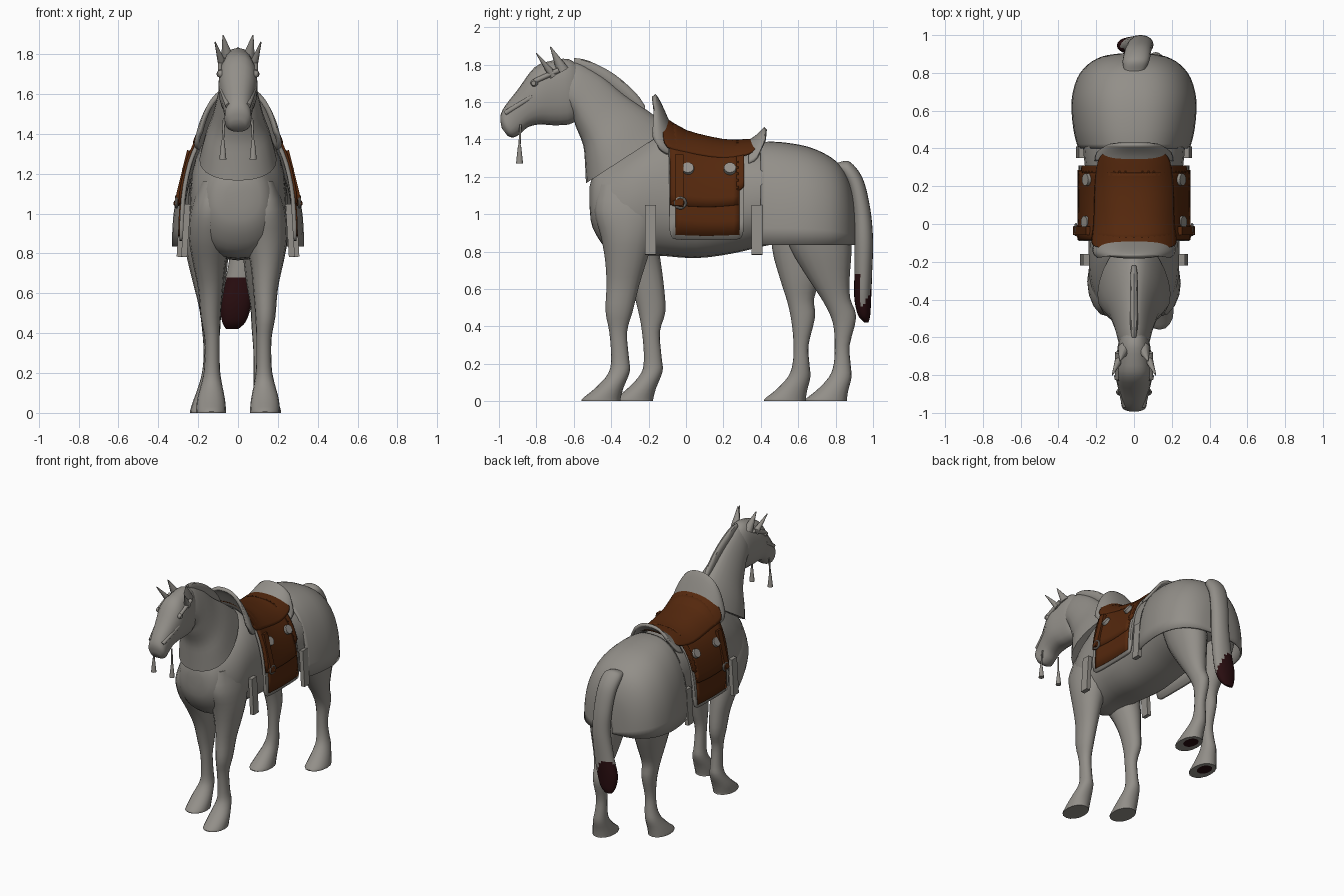
import bpy, bmesh, math
from mathutils import Vector, Matrix

if "Cube" in bpy.data.objects:
    bpy.data.objects.remove(bpy.data.objects["Cube"])


def material(name, rgb):
    m = bpy.data.materials.new(name)
    m.diffuse_color = (*rgb, 1)
    m.use_nodes = True
    m.node_tree.nodes["Principled BSDF"].inputs["Base Color"].default_value = m.diffuse_color
    return m


GREY = material("warm grey", (0.29, 0.275, 0.25))
BROWN = material("saddle brown", (0.09, 0.021, 0.004))
MAROON = material("dark maroon", (0.022, 0.004, 0.005))


def finish(name, bm, mats, rule=None):
    bmesh.ops.recalc_face_normals(bm, faces=bm.faces[:])
    if rule:
        for f in bm.faces:
            f.material_index = 1 if rule(f, f.calc_center_median()) else 0
    me = bpy.data.meshes.new(name)
    bm.to_mesh(me)
    bm.free()
    ob = bpy.data.objects.new(name, me)
    bpy.context.collection.objects.link(ob)
    for m in mats:
        me.materials.append(m)
    return ob


def smooth_path(secs, k):
    """Catmull-Rom through tuples of numbers."""
    out = []
    for i in range(len(secs) - 1):
        p0, p1 = secs[max(i - 1, 0)], secs[i]
        p2, p3 = secs[i + 1], secs[min(i + 2, len(secs) - 1)]
        for j in range(k):
            t = j / k
            out.append(tuple(0.5 * (2 * b + (c - a) * t + (2 * a - 5 * b + 4 * c - d) * t * t
                                    + (3 * b - a - 3 * c + d) * t ** 3)
                             for a, b, c, d in zip(p0, p1, p2, p3)))
    return out + [tuple(secs[-1])]


def power(v, p):
    return math.copysign(abs(v) ** p, v)


def bridge(bm, rows, closed):
    n = len(rows[0])
    for r, s in zip(rows, rows[1:]):
        for i in range(n if closed else n - 1):
            j = (i + 1) % n
            bm.faces.new((r[i], r[j], s[j], s[i]))


def loft(name, secs, mats=(GREY,), n=20, k=3, taper=0.0, p=0.95, rule=None, sole=False):
    """Sections: side-view edge points A(y,z) and B(y,z), half width, x centre."""
    bm = bmesh.new()
    rows = []
    path = smooth_path(secs, k)
    if sole:                                   # inset ring under a hoof
        ya, za, yb, zb, w, xc = path[-1]
        path.append((ya + .07, 0, yb - .03, 0, w * .6, xc))
    for ya, za, yb, zb, w, xc in path:
        row = []
        for i in range(n):
            a = 2 * math.pi * i / n
            c, s = power(math.cos(a), p), power(math.sin(a), p)
            row.append(bm.verts.new((xc + w * s * (1 - taper * c),
                                     (ya + yb) / 2 + c * (yb - ya) / 2,
                                     (za + zb) / 2 + c * (zb - za) / 2)))
        rows.append(row)
    bridge(bm, rows, True)
    bm.faces.new(rows[0])
    bm.faces.new(rows[-1])
    return finish(name, bm, mats, rule)


def arch(name, secs, z0, mat=GREY, thick=0.012, n=28, k=3, p=0.82):
    """Draped shell. Sections: y, top z, half width, z of the lower hem."""
    bm = bmesh.new()
    rows = []
    for y, zt, w, zs in smooth_path(secs, k):
        h = zt - z0
        a0 = math.asin(min(1, max(0, (zs - z0) / h)) ** (1 / p))
        row = []
        for i in range(n + 1):
            a = a0 + (math.pi - 2 * a0) * i / n
            row.append(bm.verts.new((w * power(math.cos(a), p), y,
                                     z0 + h * max(0, math.sin(a)) ** p)))
        rows.append(row)
    bridge(bm, rows, False)
    ob = finish(name, bm, (mat,))
    mod = ob.modifiers.new("thickness", 'SOLIDIFY')
    mod.thickness = thick
    mod.offset = 0
    return ob


def rod(name, p, q, r1, r2, mat=GREY, n=10):
    p, q = Vector(p), Vector(q)
    d = q - p
    bm = bmesh.new()
    mtx = Matrix.Translation((p + q) / 2) @ d.to_track_quat('Z', 'Y').to_matrix().to_4x4()
    bmesh.ops.create_cone(bm, cap_ends=True, segments=n, radius1=r1, radius2=r2,
                          depth=d.length, matrix=mtx)
    return finish(name, bm, (mat,))


def box(name, centre, size, lean, mat=GREY):
    bm = bmesh.new()
    bmesh.ops.create_cube(bm, size=1, matrix=Matrix.Translation(centre)
                          @ Matrix.Rotation(lean, 4, 'Y') @ Matrix.Diagonal((*size, 1)))
    return finish(name, bm, (mat,))


# Trunk
loft("body", [(-.515, 1.03, -.515, 1.15, .06, 0), (-.50, .93, -.48, 1.24, .14, 0),
              (-.43, .82, -.38, 1.30, .20, 0), (-.33, .775, -.25, 1.38, .235, 0),
              (-.17, .78, -.10, 1.45, .24, 0), (.05, .765, .08, 1.385, .25, 0),
              (.25, .79, .25, 1.36, .255, 0), (.42, .83, .40, 1.36, .27, 0),
              (.60, .86, .60, 1.34, .27, 0), (.78, .90, .76, 1.27, .24, 0),
              (.87, .98, .85, 1.18, .12, 0)], n=28, p=.9, taper=.05)

# Neck, ending in a loose collar over the chest
loft("neck", [(-.535, 1.165, -.08, 1.46, .185, 0), (-.54, 1.27, -.20, 1.55, .16, 0),
              (-.55, 1.37, -.33, 1.64, .125, 0), (-.59, 1.47, -.45, 1.74, .10, 0),
              (-.61, 1.53, -.58, 1.81, .085, 0), (-.66, 1.57, -.66, 1.81, .07, 0)],
     n=24, taper=.3)
loft("mane", [(-.22, 1.54, -.22, 1.58, .012, 0), (-.28, 1.58, -.27, 1.65, .02, 0),
              (-.385, 1.66, -.385, 1.75, .022, 0), (-.52, 1.75, -.52, 1.82, .022, 0),
              (-.60, 1.78, -.60, 1.835, .012, 0)], n=10)

# Head
loft("head", [(-.56, 1.58, -.57, 1.79, .05, 0), (-.60, 1.49, -.63, 1.83, .08, 0),
              (-.70, 1.475, -.72, 1.82, .093, 0), (-.78, 1.48, -.81, 1.785, .098, 0),
              (-.845, 1.465, -.90, 1.665, .08, 0), (-.885, 1.43, -.97, 1.575, .068, 0),
              (-.925, 1.41, -.993, 1.52, .066, 0), (-.955, 1.42, -.985, 1.46, .04, 0)],
     n=20, p=.85)
for s, side in ((1, "left"), (-1, "right")):
    rod(side + "_ear", (.05 * s, -.66, 1.77), (.075 * s, -.725, 1.895), .035, .003)
    rod(side + "_brow_spike", (.075 * s, -.71, 1.74), (.115 * s, -.80, 1.86), .024, .003)
    rod(side + "_nose_strap", (.05 * s, -.965, 1.54), (.082 * s, -.82, 1.63), .014, .014)
    rod(side + "_cheek_strap", (.088 * s, -.81, 1.71), (.086 * s, -.68, 1.77), .014, .014)
    rod(side + "_eye", (.085 * s, -.81, 1.70), (.104 * s, -.815, 1.70), .022, .012)
    # bridle tassels
    rod(side + "_tassel_cord", (.07 * s, -.885, 1.48), (.076 * s, -.89, 1.36), .006, .006)
    rod(side + "_tassel", (.076 * s, -.89, 1.37), (.076 * s, -.89, 1.27), .008, .019)


# Legs, striding: the two sides share a template that is shifted along y
FRONT = [(-.46, 1.16, -.14, 1.16, .05, .14), (-.49, 1.02, -.14, 1.02, .10, .138),
         (-.455, .88, -.17, .88, .105, .142), (-.432, .75, -.21, .75, .082, .144),
         (-.425, .62, -.25, .62, .062, .138), (-.43, .48, -.285, .48, .05, .137),
         (-.41, .37, -.315, .37, .038, .13), (-.40, .23, -.305, .23, .039, .13),
         (-.415, .15, -.30, .16, .05, .132), (-.48, .075, -.335, .07, .069, .135),
         (-.553, .015, -.35, .012, .075, .135), (-.558, 0, -.35, 0, .075, .135)]
REAR = [(.50, 1.0, .87, 1.0, .13, .16), (.555, .82, .885, .82, .11, .155),
        (.65, .66, .875, .66, .083, .145), (.735, .53, .878, .55, .058, .14),
        (.785, .42, .91, .45, .047, .135), (.795, .30, .875, .30, .037, .135),
        (.79, .20, .88, .20, .041, .14), (.765, .13, .885, .13, .05, .15),
        (.70, .06, .868, .06, .065, .16), (.642, .014, .86, .01, .075, .165),
        (.638, 0, .86, 0, .075, .165)]


def leg(name, secs, xs, shift, ztop, span, mats):
    out = []
    for ya, za, yb, zb, w, x in secs:
        d = shift * max(0, min(1, (ztop - za) / span))
        out.append((ya + d, za, yb + d, zb, w, x * xs))
    loft(name, out, mats, n=16, sole=len(mats) > 1,
         rule=lambda f, c: len(mats) > 1 and len(f.verts) > 4 and c.z < .1)


leg("left_front_leg", FRONT, 1, 0, .92, .4, (GREY,))
leg("right_front_leg", FRONT, -1, .175, .92, .4, (GREY,))
leg("left_rear_leg", REAR, .85, 0, 1.1, .65, (GREY, MAROON))
leg("right_rear_leg", REAR, -1, -.22, 1.1, .65, (GREY, MAROON))

# Tail: dark tip, reaching higher on the inner side
loft("tail", [(.80, 1.24, .81, 1.275, .05, 0), (.845, 1.19, .875, 1.28, .07, .01),
              (.875, 1.12, .945, 1.19, .07, .02), (.895, 1.0, .985, 1.03, .068, .03),
              (.90, .85, 1.0, .86, .068, .035), (.90, .68, .995, .68, .075, .015),
              (.90, .55, .99, .55, .08, -.01), (.92, .46, .985, .46, .06, -.02),
              (.955, .42, .975, .42, .03, -.03)], (GREY, MAROON), n=20, k=7,
     rule=lambda f, c: c.z < (.68 if f.normal.y < -.3 else .57 + 1.8 * (c.y - .95) - .9 * c.x))

# Rump cloth
HEM = .835
arch("rump_cloth", [(y, zt, w, HEM) for y, zt, w in (
    (.40, 1.38, .29), (.50, 1.38, .315), (.65, 1.355, .325), (.77, 1.30, .295),
    (.84, 1.23, .24), (.88, 1.13, .17), (.895, 1.02, .09), (.90, .92, .02))], HEM)

# Saddle: pad, flaps and seat share one draped curve
Z0 = .86


def top(y):
    return 1.39 + 1.2 * min(0, y - .2) ** 2


def drape(name, outline, w, mat, thick=.012):
    arch(name, [(y, top(y) + (w - .296), w, z) for y, z in outline], Z0, mat, thick)


drape("saddle_pad", [(-.09, .93), (-.08, .885), (-.05, .865), (.1, .862),
                     (.27, .865), (.30, .885), (.31, .93)], .284, GREY, .02)
drape("saddle_lower_flap", [(-.055, .89), (.05, .885), (.17, .885), (.285, .89)], .294, BROWN)
drape("saddle_upper_flap", [(-.085, 1.05), (.05, 1.04), (.17, 1.04), (.28, 1.05)], .300, BROWN)
drape("saddle_rear_panel", [(.27, 1.13), (.29, 1.13), (.31, 1.15)], .300, BROWN)
drape("seat", [(-.125, 1.43), (-.10, 1.36), (.0, 1.33), (.2, 1.30), (.33, 1.32),
               (.375, 1.35)], .302, BROWN)
arch("pommel", [(-.095, 1.48, .225, 1.32), (-.13, 1.56, .228, 1.34),
                (-.155, 1.61, .225, 1.37), (-.172, 1.635, .21, 1.41)], 1.1, thick=.025)
arch("cantle", [(.335, 1.385, .25, 1.27), (.38, 1.415, .24, 1.30),
                (.425, 1.46, .21, 1.40)], 1.0, thick=.02)

# Hanging straps, stirrup leathers, buckles and studs
for s, side in ((1, "left"), (-1, "right")):
    for label, y, x in (("front", -.19, .262), ("rear", .38, .285)):
        box(f"{side}_{label}_strap", (x * s, y, .915), (.03, .06, .265), -.06 * s)
    box(side + "_stirrup_leather", (.278 * s, -.035, 1.18), (.022, .045, .28), -.24 * s, BROWN)
    rod(side + "_stirrup_bar", (.285 * s, -.07, 1.06), (.31 * s, -.01, 1.05), .016, .016, BROWN)
    bpy.ops.mesh.primitive_torus_add(location=(.308 * s, -.03, 1.06), major_radius=.028,
                                     minor_radius=.007, major_segments=20, minor_segments=8,
                                     rotation=(0, math.pi / 2, 0))
    ring = bpy.context.object
    ring.name = side + "_stirrup_ring"
    ring.data.materials.append(GREY)
    for label, y, x in (("front", .01, .251), ("rear", .235, .245)):
        rod(f"{side}_{label}_stud", ((x - .01) * s, y, 1.235), ((x + .014) * s, y, 1.25),
            .034, .032, n=14)

# Smooth shading with crisp edges
for ob in bpy.data.objects:
    ob.select_set(ob.type == 'MESH')
bpy.context.view_layer.objects.active = bpy.data.objects["body"]
bpy.ops.object.shade_smooth_by_angle(angle=math.radians(40))
